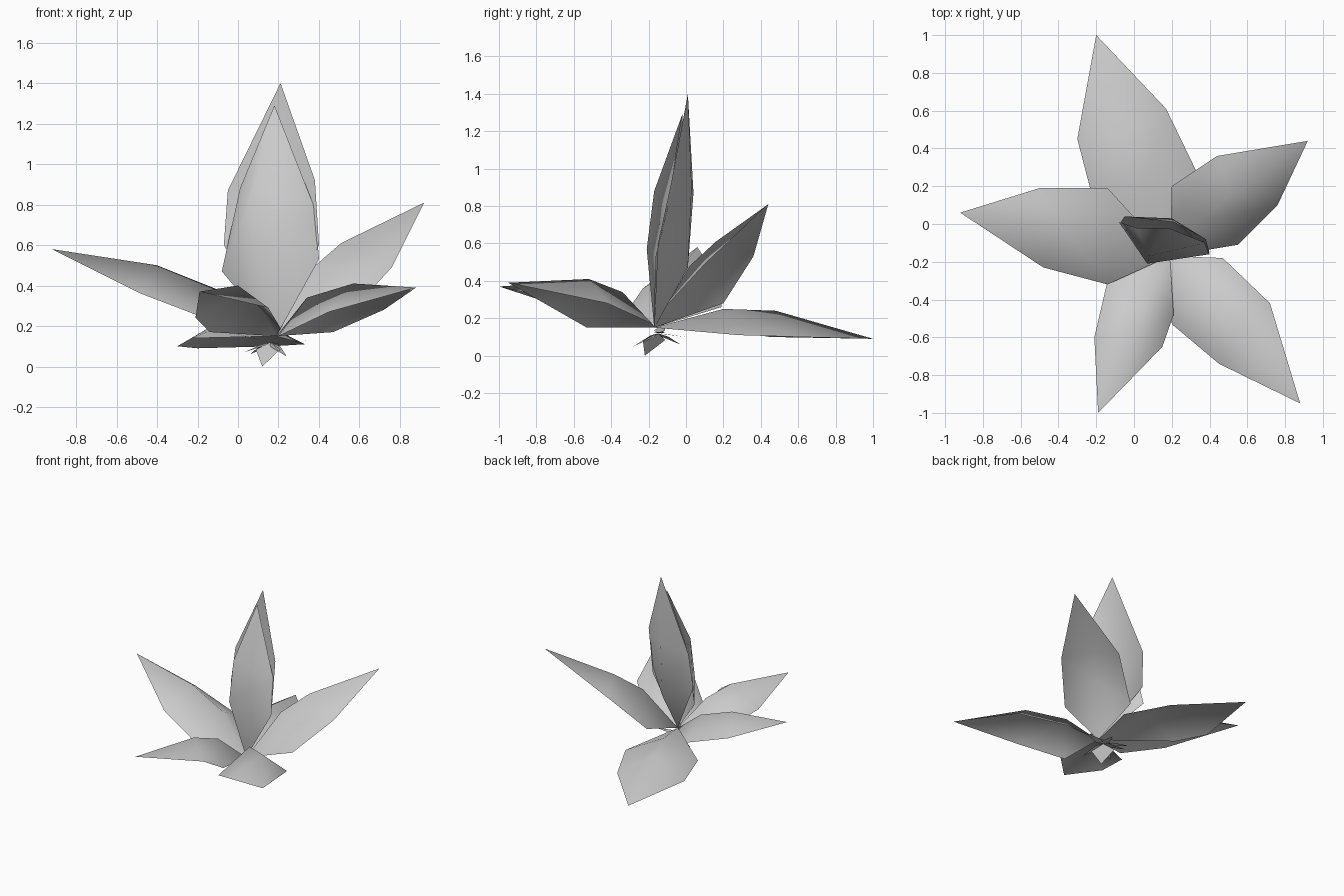
import bpy, bmesh, math
from mathutils import Vector

cube = bpy.data.objects.get("Cube")
if cube:
    bpy.data.objects.remove(cube, do_unlink=True)

grey = bpy.data.materials.new("petal_grey")
grey.use_nodes = True
grey.diffuse_color = (0.6, 0.6, 0.6, 1)
bsdf = grey.node_tree.nodes["Principled BSDF"]
bsdf.inputs["Base Color"].default_value = (0.6, 0.6, 0.6, 1)
bsdf.inputs["Roughness"].default_value = 0.8

BASE = (0.19, -0.17, 0.15)   # where all petals meet


def make_object(name, points, faces, smooth=True):
    mesh = bpy.data.meshes.new(name)
    mesh.from_pydata(points, [], faces)
    mesh.materials.append(grey)
    for p in mesh.polygons:
        p.use_smooth = smooth
    obj = bpy.data.objects.new(name, mesh)
    bpy.context.collection.objects.link(obj)
    return obj


def petal(name, lower, upper, tip, base=BASE):
    """Leaf-shaped sheet: base, two rows of (left, ridge, right), tip."""
    faces = [(0, 2, 1), (0, 3, 2),
             (1, 2, 5, 4), (2, 3, 6, 5),
             (4, 5, 7), (5, 6, 7)]
    return make_object(name, [base, *lower, *upper, tip], faces)


# Five open petals, ridged along the middle with drooping edges
petal("back_petal",
      [(-0.23, 0.18, 0.14), (0.05, 0.20, 0.25), (0.33, 0.28, 0.11)],
      [(-0.30, 0.45, 0.10), (-0.06, 0.48, 0.24), (0.17, 0.61, 0.10)],
      (-0.20, 1.00, 0.09))
petal("left_petal",
      [(0.20, 0.20, 0.28), (0.36, 0.02, 0.48), (0.55, -0.11, 0.26)],
      [(0.44, 0.36, 0.53), (0.51, 0.16, 0.61), (0.76, 0.10, 0.49)],
      (0.92, 0.44, 0.81))
petal("right_petal",
      [(-0.14, -0.32, 0.23), (-0.10, -0.04, 0.38), (-0.14, 0.19, 0.26)],
      [(-0.48, -0.23, 0.36), (-0.40, 0.00, 0.50), (-0.50, 0.19, 0.39)],
      (-0.92, 0.06, 0.58))
petal("front_right_petal",
      [(0.21, -0.48, 0.19), (0.08, -0.36, 0.34), (-0.14, -0.30, 0.17)],
      [(0.15, -0.65, 0.29), (0.00, -0.55, 0.40), (-0.21, -0.60, 0.24)],
      (-0.19, -1.00, 0.37))
petal("front_left_petal",
      [(0.47, -0.18, 0.17), (0.34, -0.34, 0.34), (0.20, -0.53, 0.15)],
      [(0.72, -0.42, 0.28), (0.57, -0.52, 0.41), (0.45, -0.74, 0.27)],
      (0.88, -0.95, 0.39))

# Two upright petals closing into a bud
petal("bud_front_petal",
      [(-0.08, 0.01, 0.47), (0.07, -0.21, 0.57), (0.40, -0.16, 0.53)],
      [(0.01, -0.02, 0.88), (0.08, -0.17, 0.88), (0.38, -0.10, 0.78)],
      (0.18, -0.02, 1.29))
petal("bud_back_petal",
      [(0.40, -0.15, 0.60), (0.20, 0.01, 0.47), (-0.07, 0.01, 0.60)],
      [(0.38, -0.08, 0.92), (0.20, 0.03, 0.90), (-0.05, 0.04, 0.87)],
      (0.21, 0.01, 1.40))

# Small pointed sepals spreading under the flower
sepal_tips = [(0.12, -0.22, 0.00), (-0.05, -0.12, 0.17), (0.03, -0.22, 0.07),
              (0.34, -0.12, 0.13), (0.24, -0.28, 0.05), (0.20, 0.00, 0.10),
              (0.06, -0.03, 0.06)]
core = Vector((0.16, -0.15, 0.12))
for i, tip in enumerate(sepal_tips):
    tip = Vector(tip)
    along = tip - core
    side = Vector((-along.y, along.x, 0)).normalized() * (0.08 if i == 0 else 0.03)
    if i == 0:
        side = Vector((0.06, -0.06, 0.0))
    middle = core + along * 0.3
    make_object(f"sepal_{i + 1}", [core, middle - side, tip, middle + side],
                [(0, 1, 2, 3)], smooth=False)
